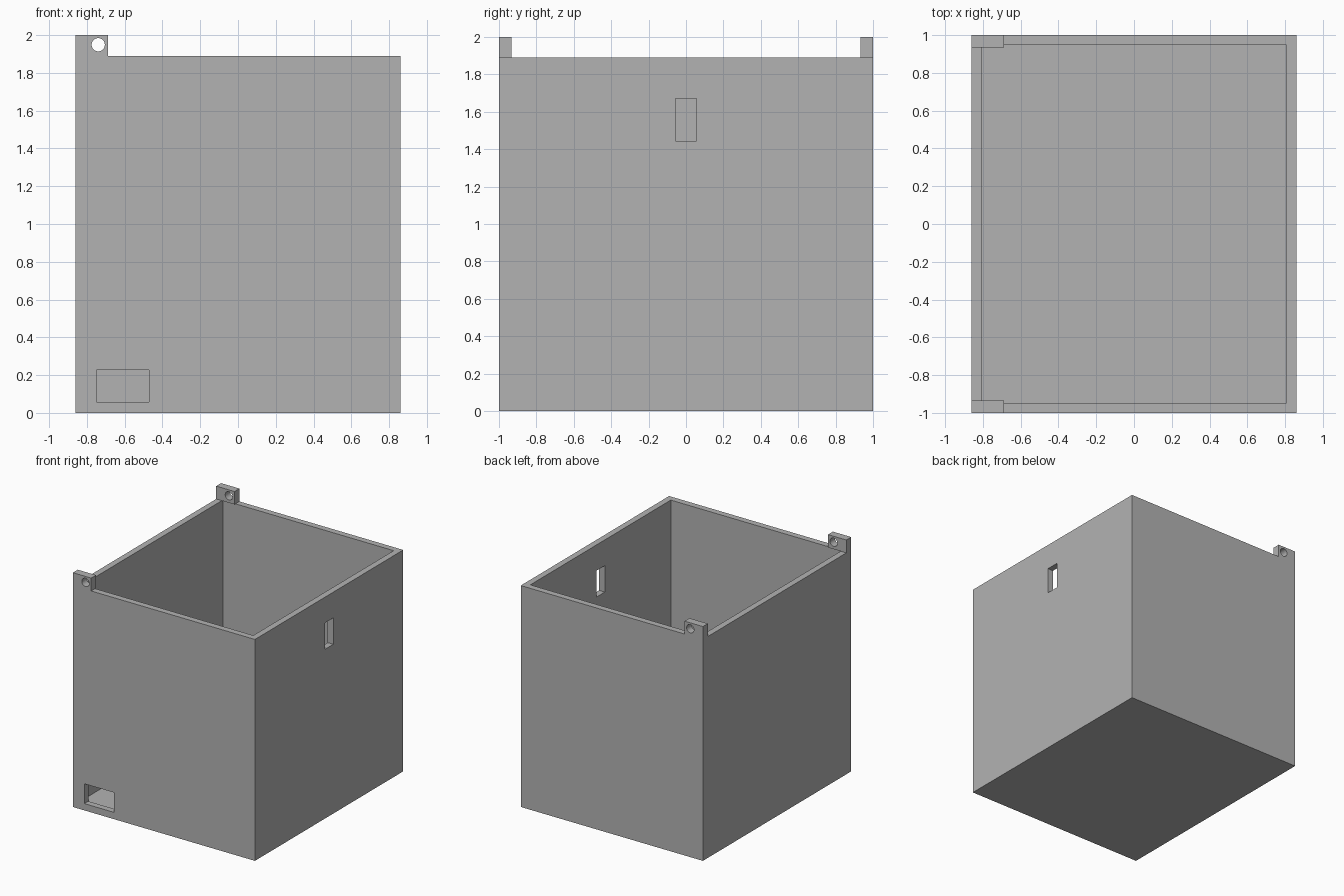
import bpy
from math import radians

if "Cube" in bpy.data.objects:
    bpy.data.objects.remove(bpy.data.objects["Cube"], do_unlink=True)

grey = bpy.data.materials.new("plain grey")
grey.use_nodes = True
colour = (0.45, 0.45, 0.45, 1)
grey.diffuse_color = colour
grey.node_tree.nodes["Principled BSDF"].inputs["Base Color"].default_value = colour


def box(name, low, high):
    """Axis-aligned box between two corners."""
    centre = [(a + b) / 2 for a, b in zip(low, high)]
    bpy.ops.mesh.primitive_cube_add(size=1, location=centre)
    ob = bpy.context.object
    ob.name = name
    ob.scale = [b - a for a, b in zip(low, high)]
    bpy.ops.object.transform_apply(location=True, rotation=True, scale=True)
    ob.data.materials.append(grey)
    return ob


def cut(target, cutter):
    """Subtract the cutter from the target, then discard it."""
    cutter.hide_render = True
    mod = target.modifiers.new("cut", "BOOLEAN")
    mod.operation = "DIFFERENCE"
    mod.solver = "EXACT"
    mod.object = cutter
    bpy.context.view_layer.objects.active = target
    bpy.ops.object.modifier_apply(modifier=mod.name)
    bpy.data.objects.remove(cutter, do_unlink=True)


W, D, RIM, TOP, WALL = 0.86, 1.0, 1.89, 2.0, 0.053

# Open box with a thin floor
body = box("box_body", (-W, -D, 0), (W, D, RIM))
cut(body, box("cavity", (-W + WALL, -D + WALL, WALL), (W - WALL, D - WALL, TOP)))

# Cable opening low in the front wall, slot high in the left wall
cut(body, box("front_opening", (-0.75, -1.1, 0.058), (-0.47, -0.9, 0.227)))
cut(body, box("side_slot", (0.75, -0.057, 1.445), (0.95, 0.057, 1.67)))

# Drilled hinge tabs on the two right-hand corners
for side, name in ((-1, "front_hinge_tab"), (1, "back_hinge_tab")):
    ys = sorted((side * D, side * 0.934))
    tab = box(name, (-W, ys[0], RIM), (-0.687, ys[1], TOP))
    bpy.ops.mesh.primitive_cylinder_add(vertices=32, radius=0.035, depth=0.3,
                                        location=(-0.74, side * D, 1.949),
                                        rotation=(radians(90), 0, 0))
    cut(tab, bpy.context.object)
